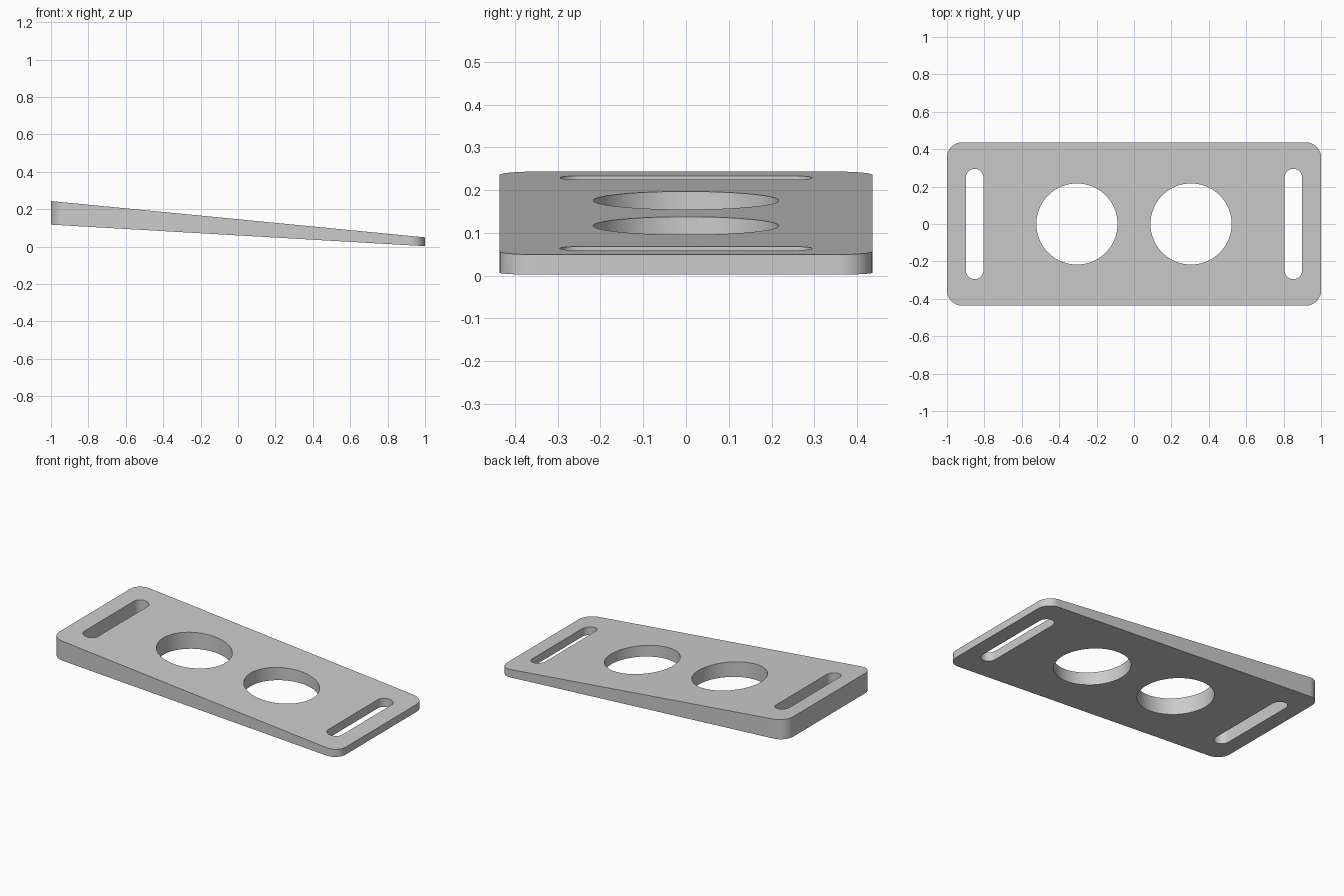
import bpy, bmesh
from math import pi, cos, sin

cube = bpy.data.objects.get("Cube")
if cube:
    bpy.data.objects.remove(cube)

HALF_X, HALF_Y = 1.0, 0.436


def rounded_outline(cx, hx, hy, r, steps):
    """Rounded rectangle centred on (cx, 0); equal sizes give a circle or slot."""
    points = []
    for quarter, (sx, sy) in enumerate([(1, 1), (-1, 1), (-1, -1), (1, -1)]):
        for i in range(steps + 1):
            a = (quarter + i / steps) * pi / 2
            points.append((cx + sx * (hx - r) + r * cos(a),
                           sy * (hy - r) + r * sin(a), 0))
    return points


def top_z(x):
    return 0.146 - 0.097 * x


def bottom_z(x):
    return 0.0595 - 0.0575 * x


# Outer edge, two round holes and two strap slots
outlines = [rounded_outline(0, HALF_X, HALF_Y, 0.08, 12)]
for side in (-1, 1):
    outlines.append(rounded_outline(side * 0.305, 0.217, 0.217, 0.217, 20))
    outlines.append(rounded_outline(side * 0.852, 0.047, 0.295, 0.047, 10))

bm = bmesh.new()
for points in outlines:
    verts = [bm.verts.new(p) for p in points]
    for a, b in zip(verts, verts[1:] + verts[:1]):
        bm.edges.new((a, b))
bmesh.ops.remove_doubles(bm, verts=bm.verts[:], dist=1e-5)
bmesh.ops.triangle_fill(bm, use_beauty=True, use_dissolve=False,
                        edges=bm.edges[:], normal=(0, 0, 1))

# Thicken into a tapered, sloping plate
base_verts = bm.verts[:]
result = bmesh.ops.extrude_face_region(bm, geom=bm.faces[:], use_keep_orig=True)
upper = {g for g in result["geom"] if isinstance(g, bmesh.types.BMVert)}
for v in base_verts:
    v.co.z = bottom_z(v.co.x)
for v in upper:
    v.co.z = top_z(v.co.x)
bmesh.ops.recalc_face_normals(bm, faces=bm.faces[:])

mesh = bpy.data.meshes.new("strap_plate")
bm.to_mesh(mesh)
bm.free()
plate = bpy.data.objects.new("strap_plate", mesh)
bpy.context.collection.objects.link(plate)

# Plain grey finish
grey = bpy.data.materials.new("light_grey")
grey.use_nodes = True
colour = (0.6, 0.6, 0.6, 1)
grey.diffuse_color = colour
grey.node_tree.nodes["Principled BSDF"].inputs["Base Color"].default_value = colour
mesh.materials.append(grey)

bpy.ops.object.select_all(action="DESELECT")
plate.select_set(True)
bpy.context.view_layer.objects.active = plate
bpy.ops.object.shade_smooth_by_angle(angle=pi / 6)
